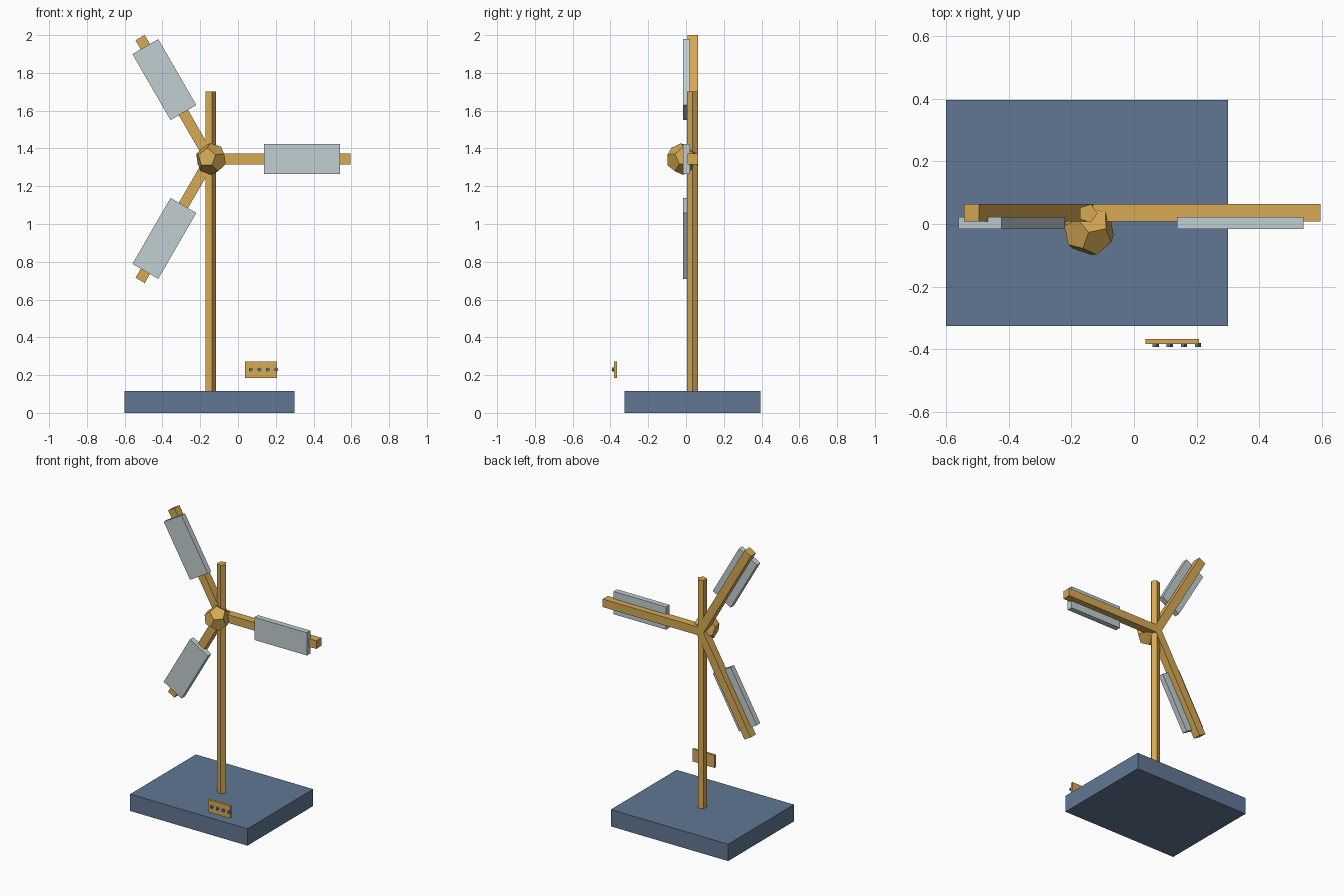
import bpy, bmesh, math
from mathutils import Matrix, Vector

cube = bpy.data.objects.get("Cube")
if cube:
    bpy.data.objects.remove(cube, do_unlink=True)


def material(name, srgb):
    color = tuple((c / 255) ** 2.2 for c in srgb) + (1,)
    mat = bpy.data.materials.new(name)
    mat.use_nodes = True
    mat.diffuse_color = color
    mat.node_tree.nodes["Principled BSDF"].inputs["Base Color"].default_value = color
    return mat


wood = material("golden wood", (213, 168, 86))
blue = material("slate blue", (97, 119, 147))
pale = material("pale grey", (192, 205, 209))


def finish(name, bm, mat, matrix=None):
    bmesh.ops.recalc_face_normals(bm, faces=bm.faces)
    if matrix:
        bm.transform(matrix)
    mesh = bpy.data.meshes.new(name)
    bm.to_mesh(mesh)
    bm.free()
    mesh.materials.append(mat)
    obj = bpy.data.objects.new(name, mesh)
    bpy.context.collection.objects.link(obj)
    return obj


def box(name, low, high, mat, matrix=None):
    low, high = Vector(low), Vector(high)
    bm = bmesh.new()
    bmesh.ops.create_cube(bm, size=1)
    bmesh.ops.scale(bm, vec=high - low, verts=bm.verts)
    bmesh.ops.translate(bm, vec=(low + high) / 2, verts=bm.verts)
    return finish(name, bm, mat, matrix)


def prism(name, radius, length, mat, matrix):
    """Five-sided prism standing along z from the origin, one corner on +x."""
    bm = bmesh.new()
    ring = [bm.verts.new((radius * math.cos(k * math.tau / 5),
                          radius * math.sin(k * math.tau / 5), 0)) for k in range(5)]
    face = bm.faces.new(ring)
    top = bmesh.ops.extrude_face_region(bm, geom=[face])["geom"]
    bmesh.ops.translate(bm, vec=(0, 0, length),
                        verts=[v for v in top if isinstance(v, bmesh.types.BMVert)])
    if face.is_valid is False or len(bm.faces) < 7:
        bm.faces.new(ring)
    return finish(name, bm, mat, matrix)


# Base and mast
box("base", (-0.60, -0.325, 0), (0.30, 0.395, 0.117), blue)
prism("mast", 0.031, 1.695, wood, Matrix.Translation((-0.147, 0.034, 0.006)))

# Three arms, each carrying a flat blade on its front
AXLE = Vector((-0.147, 0, 1.344))
for i in range(3):
    turn = Matrix.Translation(AXLE) @ Matrix.Rotation(i * math.tau / 3, 4, "Y")
    box(f"arm_{i + 1}", (0, 0.008, -0.028), (0.742, 0.064, 0.028), wood, turn)
    box(f"blade_{i + 1}", (0.284, -0.016, -0.079), (0.687, 0.022, 0.079), pale, turn)

# Twelve-sided hub, one face turned slightly aside
R = 0.084
bm = bmesh.new()
for radius, height, offset in ((0.607, 0.795, 0), (0.982, 0.188, 0),
                               (0.982, -0.188, 0.5), (0.607, -0.795, 0.5)):
    for k in range(5):
        a = (k + offset) * math.tau / 5
        bm.verts.new((R * radius * math.cos(a), R * radius * math.sin(a), R * height))
bmesh.ops.convex_hull(bm, input=bm.verts)
bmesh.ops.dissolve_limit(bm, angle_limit=0.05, verts=bm.verts, edges=bm.edges)
aim = Vector((-0.33, -0.94, 0.12)).to_track_quat("Z", "X").to_matrix().to_4x4()
finish("hub", bm, wood, Matrix.Translation((-0.143, -0.021, 1.344)) @ aim)

# Control plate with four buttons
box("control_plate", (0.037, -0.382, 0.185), (0.207, -0.366, 0.272), wood)
for i in range(4):
    prism(f"button_{i + 1}", 0.011, 0.012, blue,
          Matrix.Translation((0.068 + i * 0.045, -0.38, 0.229))
          @ Matrix.Rotation(math.pi / 2, 4, "X"))
